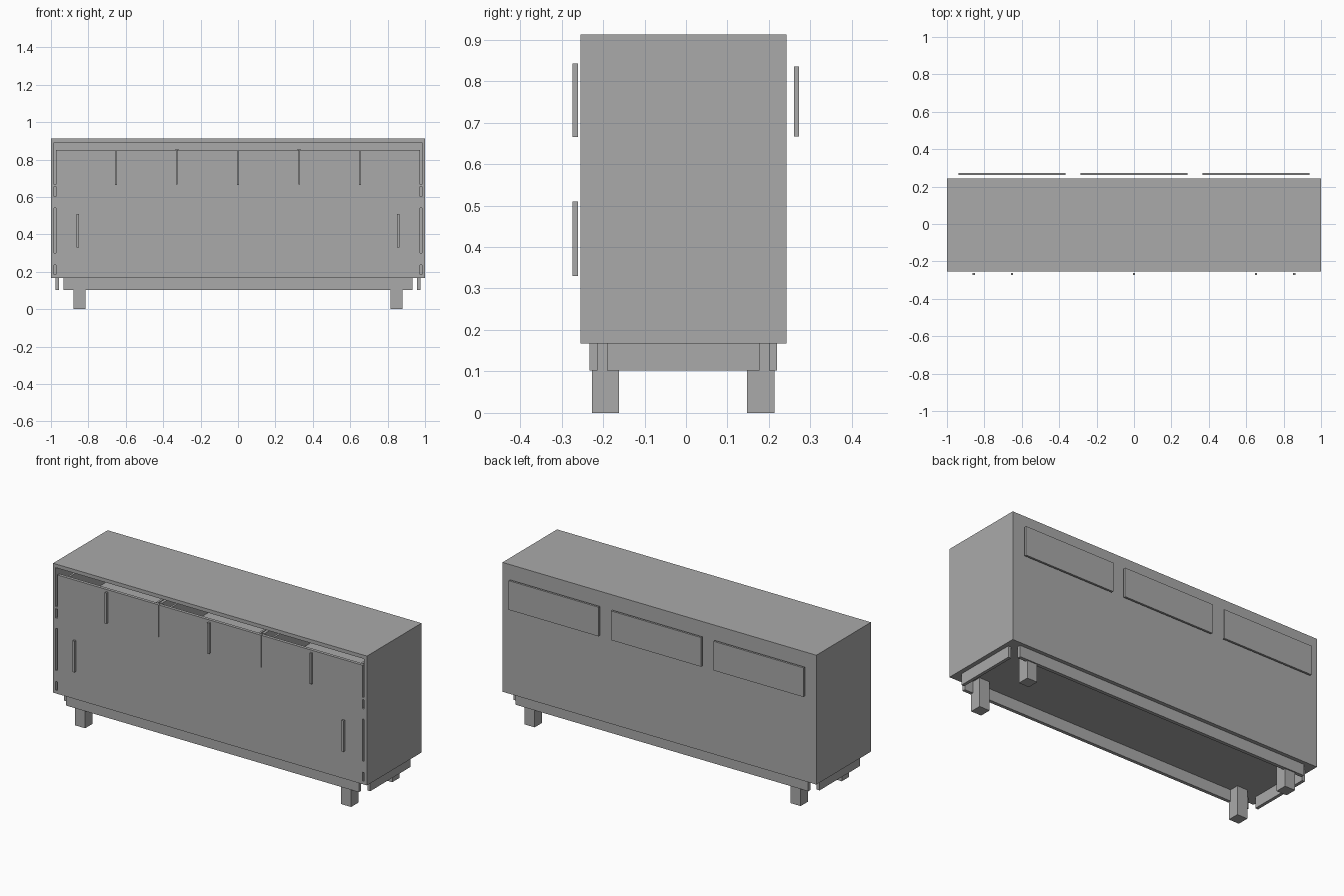
import bpy

if "Cube" in bpy.data.objects:
    bpy.data.objects.remove(bpy.data.objects["Cube"])

grey = bpy.data.materials.new("plain grey")
grey.diffuse_color = (0.4, 0.4, 0.4, 1)
grey.use_nodes = True
grey.node_tree.nodes["Principled BSDF"].inputs["Base Color"].default_value = grey.diffuse_color


def box(name, x, y, z):
    """Box given by its (min, max) range on each axis."""
    v = [(a, b, c) for c in z for b in y for a in x]
    f = [(0, 2, 3, 1), (4, 5, 7, 6), (0, 1, 5, 4),
         (2, 6, 7, 3), (0, 4, 6, 2), (1, 3, 7, 5)]
    me = bpy.data.meshes.new(name)
    me.from_pydata(v, [], f)
    me.materials.append(grey)
    ob = bpy.data.objects.new(name, me)
    bpy.context.collection.objects.link(ob)
    return ob


def pair(name, x, y, z):
    """The same box on the left and on the right."""
    box("right_" + name, x, y, z)
    box("left_" + name, (-x[1], -x[0]), y, z)


FRONT, BACK = -0.255, 0.242
DEPTH = (FRONT, BACK)

# Carcass
box("top_panel", (-1, 1), DEPTH, (0.891, 0.912))
box("bottom_panel", (-1, 1), DEPTH, (0.167, 0.185))
pair("side_panel", (0.983, 1), DEPTH, (0.185, 0.891))
box("back_panel", (-0.983, 0.983), (0.23, BACK), (0.185, 0.891))
box("shelf", (-0.983, 0.983), (FRONT, 0.23), (0.655, 0.667))

# Doors with hinge blocks filling part of the side gap
pair("door", (0, 0.972), (FRONT, -0.237), (0.185, 0.655))
for label, z in (("lower", (0.236, 0.3)), ("upper", (0.542, 0.602))):
    pair(label + "_hinge", (0.972, 0.983), (FRONT, -0.2), z)

# Three open drawers; each back board stands behind the cabinet
for i, label in enumerate(("left", "middle", "right")):
    c = (i - 1) * 0.6525
    d = label + "_drawer_"
    lo, hi = max(c - 0.325, -0.972), min(c + 0.325, 0.972)
    box(d + "front", (lo, hi), (FRONT, -0.237), (0.667, 0.852))
    box(d + "bottom", (c - 0.287, c + 0.287), (-0.237, 0.23), (0.667, 0.677))
    for s, side in ((-1, "left_wall"), (1, "right_wall")):
        w = sorted((c + s * 0.287, c + s * 0.275))
        box(d + side, w, (-0.237, 0.23), (0.677, 0.835))
    box(d + "back", (c - 0.287, c + 0.287), (0.261, 0.273), (0.667, 0.835))
    box(d + "handle", (c - 0.006, c + 0.006), (-0.274, -0.261), (0.665, 0.842))

# Dividers between drawers
pair("divider", (0.318, 0.335), (-0.237, 0.23), (0.667, 0.857))

# Door handles
pair("door_handle", (0.85, 0.863), (-0.274, -0.261), (0.33, 0.51))

# Plinth rails and legs
RAIL = (0.102, 0.167)
box("front_rail", (-0.933, 0.933), (-0.233, -0.214), RAIL)
box("back_rail", (-0.933, 0.933), (0.2, 0.22), RAIL)
pair("side_rail", (0.957, 0.975), (-0.19, 0.177), RAIL)
pair("front_leg", (0.815, 0.88), (-0.227, -0.161), (0, 0.167))
pair("back_leg", (0.815, 0.88), (0.147, 0.213), (0, 0.167))
